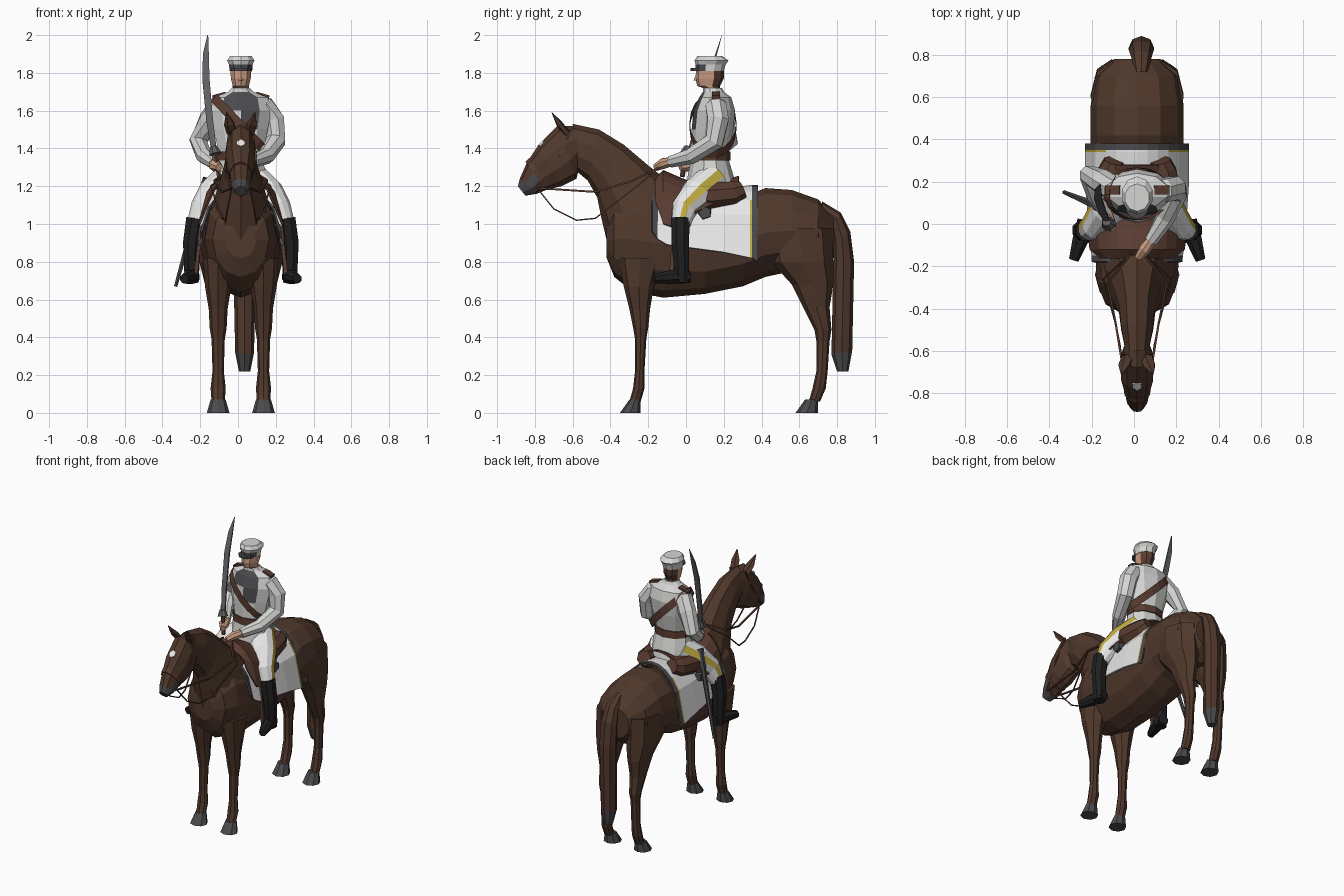
import bpy, bmesh, math
from mathutils import Vector

cube = bpy.data.objects.get("Cube")
if cube:
    bpy.data.objects.remove(cube, do_unlink=True)


def material(name, red, green, blue):
    mat = bpy.data.materials.new(name)
    mat.use_nodes = True
    colour = (red, green, blue, 1)
    mat.diffuse_color = colour
    mat.node_tree.nodes["Principled BSDF"].inputs["Base Color"].default_value = colour
    return mat


bay = material("bay_coat", .08, .04, .025)
tunic = material("pale_grey_cloth", .66, .66, .65)
white = material("white_cloth", .8, .8, .8)
skin = material("skin", .6, .34, .23)
leather = material("brown_leather", .1, .045, .03)
black = material("black_leather", .014, .014, .015)
grey = material("dark_grey", .07, .07, .075)
yellow = material("yellow_trim", .55, .42, .05)
steel = material("steel", .12, .12, .13)

CENTRE = .015
SIDES = (("left", 1), ("right", -1))


def finish(name, rings, mats, rule=None, closed=True, capped=True):
    """Skin a list of vertex rings and colour the faces by a rule."""
    bm = bmesh.new()
    rows = [[bm.verts.new(co) for co in ring] for ring in rings]
    count = len(rows[0])
    for a, b in zip(rows, rows[1:]):
        for k in range(count if closed else count - 1):
            n = (k + 1) % count
            bm.faces.new((a[k], a[n], b[n], b[k]))
    if closed and capped:
        bm.faces.new(rows[0])
        bm.faces.new(rows[-1])
    bmesh.ops.recalc_face_normals(bm, faces=bm.faces)
    mesh = bpy.data.meshes.new(name)
    bm.to_mesh(mesh)
    bm.free()
    for mat in mats:
        mesh.materials.append(mat)
    if rule:
        for face in mesh.polygons:
            face.material_index = int(rule(face.center, face.normal))
    obj = bpy.data.objects.new(name, mesh)
    bpy.context.collection.objects.link(obj)
    return obj


def slab(name, sections, mats, rule=None, sides=10, x=CENTRE):
    """Loft ellipses, each given by two side-profile points and a half width."""
    rings = []
    for ay, az, by, bz, width in sections:
        a, b = Vector((x, ay, az)), Vector((x, by, bz))
        mid, half = (a + b) / 2, (a - b) / 2
        turn = [math.tau * k / sides for k in range(sides)]
        rings.append([mid + half * math.cos(t) + Vector((width * math.sin(t), 0, 0)) for t in turn])
    finish(name, rings, mats, rule)


def upright(name, sections, mats, rule=None, sides=10, x=CENTRE):
    """Loft of level ellipses: height, front, back, half width."""
    slab(name, [(front, z, back, z, width) for z, front, back, width in sections], mats, rule, sides, x)


def lengthwise(name, sections, mats):
    """Loft of vertical ellipses: distance back, top, bottom, half width."""
    slab(name, [(y, top, y, bottom, width) for y, top, bottom, width in sections], mats, sides=12)


def tube(name, path, mats, rule=None, sides=8, flat=1.0):
    """Sweep a ring along points that carry a radius."""
    points = [Vector(p[:3]) for p in path]
    rings = []
    for i, p in enumerate(points):
        along = (points[min(i + 1, len(points) - 1)] - points[max(i - 1, 0)]).normalized()
        side = Vector((1, 0, 0)) if abs(along.x) < .95 else Vector((0, 1, 0))
        side = (side - along * along.dot(side)).normalized()
        up = along.cross(side)
        turn = [math.tau * (k + .5) / sides for k in range(sides)]
        rings.append([p + (side * math.cos(t) + up * flat * math.sin(t)) * path[i][3] for t in turn])
    finish(name, rings, mats, rule)


def mirror(path, s):
    return [(CENTRE + s * x, y, z, r) for x, y, z, r in path]


def cord(name, points, s, radius):
    """Thin leather strap of constant thickness on one side."""
    tube(name, mirror([(*p, radius) for p in points], s), [leather], sides=4)


def drape(name, stations, mats, rule=None):
    """Cloth or leather hung over the back: y, top height, hem height, half width."""
    steps = [k / 5 for k in range(-5, 6)]
    rings = []
    for y, top, hem, width in stations:
        # Eased steps make narrow faces along both hems
        turn = [math.asin(u) if abs(u) < 1 else u * math.pi / 2 for u in steps]
        rings.append([(CENTRE + width * math.sin(t), y, hem + (top - hem) * math.cos(t)) for t in turn])
    obj = finish(name, rings, mats, rule, closed=False)
    thick = obj.modifiers.new("thickness", "SOLIDIFY")
    thick.thickness = .012
    thick.offset = 0


# Horse trunk, neck and head
lengthwise("horse_body", [
    (-.42, 1, .82, .08), (-.38, 1.12, .72, .15), (-.28, 1.2, .64, .19), (-.12, 1.18, .61, .2),
    (.1, 1.1, .63, .21), (.3, 1.14, .67, .22), (.42, 1.19, .72, .22), (.56, 1.18, .75, .22),
    (.7, 1.13, .75, .2), (.78, 1.04, .82, .11)], [bay])
slab("horse_neck", [
    (-.06, 1.2, -.4, .83, .17), (-.2, 1.31, -.45, 1.04, .12), (-.33, 1.42, -.47, 1.14, .09),
    (-.46, 1.5, -.52, 1.23, .08), (-.6, 1.53, -.58, 1.28, .06)], [bay])
slab("horse_head", [
    (-.58, 1.52, -.56, 1.32, .06), (-.68, 1.52, -.58, 1.24, .08), (-.78, 1.42, -.66, 1.2, .08),
    (-.84, 1.33, -.74, 1.18, .06), (-.88, 1.24, -.79, 1.16, .05), (-.89, 1.2, -.85, 1.15, .03)],
    [bay, grey], lambda c, n: c.z < 1.24 and c.y < -.79)
tube("forehead_star", [(CENTRE, -.75, 1.41, .025), (CENTRE, -.77, 1.43, .025)], [white], sides=6)

# Tail with a dark tip
slab("horse_tail", [
    (.72, 1.12, .72, 1.05, .03), (.82, 1.06, .77, 1, .05), (.87, .96, .78, .9, .06),
    (.89, .8, .78, .8, .06), (.88, .33, .77, .31, .05), (.86, .22, .8, .22, .03)],
    [bay, grey], lambda c, n: c.z < .31, sides=8, x=.035)

# Legs, hooves, ears and bridle
FRONT_LEG = [
    (.82, -.36, -.12, .08), (.67, -.33, -.17, .07), (.55, -.3, -.19, .05), (.45, -.28, -.2, .045),
    (.39, -.27, -.21, .035), (.22, -.27, -.22, .03), (.13, -.28, -.22, .04), (.06, -.3, -.24, .035)]
HIND_LEG = [
    (.98, .43, .77, .1), (.8, .45, .78, .1), (.68, .56, .78, .07), (.56, .62, .76, .05),
    (.44, .68, .77, .04), (.38, .69, .76, .03), (.22, .69, .75, .03), (.13, .67, .74, .035),
    (.06, .65, .71, .035)]
for side, s in SIDES:
    leg_x = CENTRE + s * .12
    for part, sections, toe, heel in (("front", FRONT_LEG, -.35, -.24), ("hind", HIND_LEG, .58, .7)):
        upright(f"{side}_{part}_leg", sections, [bay], sides=8, x=leg_x)
        upright(f"{side}_{part}_hoof", [(.07, toe + .05, heel, .04), (0, toe, heel, .06)], [grey],
                sides=8, x=leg_x)
    tube(f"{side}_ear", mirror([
        (.045, -.63, 1.48, .03), (.06, -.67, 1.53, .03), (.075, -.71, 1.59, .003)], s),
        [bay], sides=5, flat=.6)
    cord(f"{side}_cheek_strap", [(.06, -.61, 1.5), (.08, -.67, 1.36), (.05, -.81, 1.19)], s, .007)
    cord(f"{side}_rein", [
        (.05, -.79, 1.19), (.1, -.48, 1.17), (.14, -.28, 1.23), (.03, -.14, 1.3)], s, .007)
    cord(f"{side}_curb_rein", [
        (.05, -.78, 1.18), (.07, -.7, 1.08), (.08, -.58, 1.02), (.1, -.48, 1.03),
        (.16, -.26, 1.2), (.03, -.14, 1.3)], s, .005)
slab("noseband", [(-.83, 1.35, -.72, 1.18, .066), (-.85, 1.33, -.74, 1.18, .062)], [leather])


# Saddle cloth with trimmed edges, saddle and side bags
def trim(c, n):
    if c.y > .355 or c.y < -.155:
        return 2
    low_hem = c.y < .1 and c.z < .94
    return low_hem or c.y > .34 and c.z < 1.1


drape("saddle_cloth", [
    (-.18, 1.18, .96, .21), (-.15, 1.18, .92, .21), (-.1, 1.18, .89, .22), (.05, 1.17, .87, .23),
    (.2, 1.18, .85, .24), (.34, 1.2, .82, .24), (.35, 1.2, .82, .24), (.38, 1.2, .8, .24)],
    [white, yellow, grey], trim)
drape("saddle", [
    (-.16, 1.24, 1.12, .17), (-.12, 1.28, 1, .22), (-.03, 1.24, .97, .23), (.05, 1.21, 1.06, .23),
    (.2, 1.22, 1.13, .17), (.28, 1.25, 1.13, .15)], [leather])
for side, s in SIDES:
    tube(f"{side}_saddle_bag", mirror([
        (.15, .06, 1.15, .06), (.14, .13, 1.15, .075), (.12, .25, 1.16, .07), (.11, .3, 1.18, .05)], s),
        [leather])
    tube(f"{side}_pouch", mirror([(.18, .1, 1.06, .04), (.22, .1, 1.06, .035)], s), [grey], sides=5)


# Rider's tunic with a dark lapel, belt, shoulder strap and shoulder boards
def lapel(c, n):
    inner = 0 if c.z < 1.62 else -.07
    return 1.5 < c.z < 1.7 and n.y < -.4 and inner < c.x - CENTRE < .07


upright("tunic", [
    (1.19, 0, .27, .15), (1.26, .01, .25, .14), (1.36, .03, .22, .12), (1.5, .03, .25, .15),
    (1.6, .04, .26, .17), (1.67, .07, .24, .15), (1.7, .09, .2, .07), (1.72, .09, .19, .05)],
    [tunic, grey], lapel)
upright("belt", [(z, .02, .235, .13) for z in (1.335, 1.385)], [leather])
turn = [math.tau * k / 18 for k in range(18)]
finish("shoulder_strap", [
    [(CENTRE + .145 * math.sin(t) + lift * .6, .143 - .124 * math.cos(t),
      1.52 - .15 * math.sin(t) + lift) for t in turn] for lift in (-.022, .022)],
    [leather], capped=False)
for side, s in SIDES:
    tube(f"{side}_shoulder_board", mirror([(.08, .16, 1.69, .03), (.15, .16, 1.67, .03)], s),
         [leather], sides=4, flat=.5)

# Rider's head, hair and peaked cap
upright("head", [
    (1.67, .1, .18, .045), (1.72, .09, .18, .045), (1.73, .06, .18, .045), (1.77, .05, .2, .055),
    (1.83, .055, .2, .06)], [skin, leather], lambda c, n: c.y > .15 and c.z > 1.68)
upright("nose", [(1.8, .055, .07, .007), (1.76, .04, .07, .012)], [skin], sides=4)
upright("cap", [
    (1.81, .05, .2, .063), (1.845, .05, .21, .066), (1.865, .045, .225, .076), (1.89, .06, .19, .06)],
    [tunic, grey], lambda c, n: c.z < 1.84 and n.y < -.3)
upright("cap_peak", [(z, .025, .13, .055) for z in (1.81, 1.825)], [grey])

# Arms and hands
tube("left_arm", [
    (.09, .16, 1.64, .045), (.14, .16, 1.62, .06), (.19, .17, 1.55, .06), (.2, .15, 1.44, .055),
    (.15, .03, 1.36, .045), (.08, -.08, 1.33, .033)], [tunic])
tube("left_hand", [(.08, -.08, 1.33, .026), (.05, -.12, 1.32, .03), (.02, -.16, 1.3, .02)], [skin])
tube("right_arm", [
    (-.05, .16, 1.64, .045), (-.1, .17, 1.62, .06), (-.15, .2, 1.55, .06), (-.21, .23, 1.44, .05),
    (-.18, .13, 1.36, .043), (-.13, .05, 1.32, .03)], [tunic])
tube("right_hand", [(-.13, .06, 1.32, .026), (-.12, .01, 1.31, .034), (-.1, -.03, 1.3, .02)], [skin])

# Striped breeches, boots and stirrup leathers
for side, s in SIDES:
    outward = Vector((s * .86, .25, .42)).normalized()
    tube(f"{side}_breeches", mirror([
        (.06, .15, 1.24, .09), (.14, .06, 1.16, .09), (.2, -.01, 1.08, .07), (.24, -.03, .99, .05)], s),
        [white, yellow], lambda c, n: n.dot(outward) > .93, sides=12)
    tube(f"{side}_boot", mirror([
        (.24, -.03, 1.03, .053), (.26, -.03, .9, .05), (.26, -.02, .69, .04)], s), [black])
    tube(f"{side}_foot", mirror([
        (.25, .02, .72, .035), (.27, -.08, .72, .04), (.3, -.17, .71, .025)], s), [black])
    cord(f"{side}_stirrup_leather", [(.21, -.06, 1), (.24, -.08, .72)], s, .014)

# Sabre and scabbard
tube("sabre_blade", [
    (-.12, 0, 1.34, .02), (-.15, .06, 1.55, .025), (-.17, .12, 1.77, .027), (-.17, .16, 1.9, .022),
    (-.16, .19, 2, .003)], [steel], sides=4, flat=.3)
tube("sabre_grip", [(-.1, -.02, 1.25, .013), (-.12, 0, 1.37, .013)], [leather], sides=6)
tube("sabre_guard", [(-.12, 0, 1.37, .035), (-.13, .01, 1.41, .02)], [steel])
tube("scabbard", [
    (-.16, .08, 1.24, .03), (-.18, .09, 1.18, .03), (-.21, .1, 1.1, .018), (-.33, .15, .67, .01)],
    [grey], sides=6)
